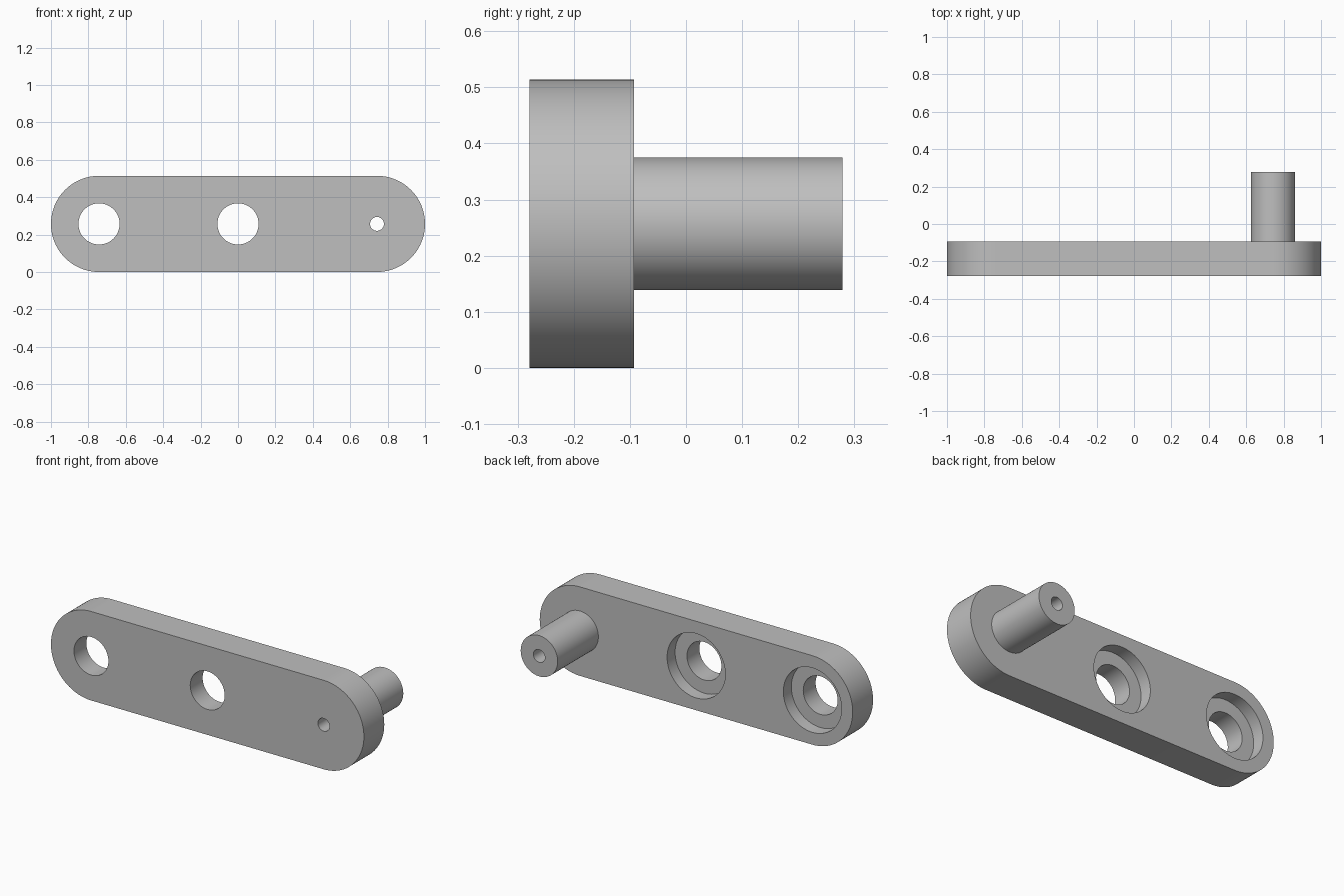
import bpy
import bmesh
import math

old = bpy.data.objects.get("Cube")
if old:
    bpy.data.objects.remove(old, do_unlink=True)

MID_Z = 0.257                       # height of the arm's centre line
END_X = 0.743                       # centre of each rounded end
FRONT, BACK, TIP = -0.279, -0.093, 0.279
FLOOR = -0.166                      # floor of the bearing recesses

grey = bpy.data.materials.new("light grey metal")
grey.use_nodes = True
colour = (0.52, 0.52, 0.52, 1)
grey.diffuse_color = colour
grey.node_tree.nodes["Principled BSDF"].inputs["Base Color"].default_value = colour


def prism(name, outline, y0, y1):
    """Extrude an (x, z) outline from y0 to y1."""
    bm = bmesh.new()
    face = bm.faces.new([bm.verts.new((x, y0, z)) for x, z in outline])
    out = bmesh.ops.extrude_face_region(bm, geom=[face], use_keep_orig=True)
    moved = [g for g in out["geom"] if isinstance(g, bmesh.types.BMVert)]
    bmesh.ops.translate(bm, verts=moved, vec=(0, y1 - y0, 0))
    bmesh.ops.recalc_face_normals(bm, faces=bm.faces)
    mesh = bpy.data.meshes.new(name)
    bm.to_mesh(mesh)
    bm.free()
    mesh.materials.append(grey)
    obj = bpy.data.objects.new(name, mesh)
    bpy.context.collection.objects.link(obj)
    return obj


def arc(x, radius, start, sweep, steps):
    return [(x + radius * math.cos(start + sweep * i / steps),
             MID_Z + radius * math.sin(start + sweep * i / steps))
            for i in range(steps + 1)]


def rod(name, x, radius, y0, y1):
    return prism(name, arc(x, radius, 0, math.tau, 72)[:-1], y0, y1)


def combine(target, tool, operation):
    """Apply a boolean and discard the tool."""
    mod = target.modifiers.new(tool.name, "BOOLEAN")
    mod.operation = operation
    mod.solver = "EXACT"
    mod.object = tool
    bpy.ops.object.select_all(action="DESELECT")
    bpy.context.view_layer.objects.active = target
    target.select_set(True)
    bpy.ops.object.modifier_apply(modifier=mod.name)
    bpy.data.objects.remove(tool, do_unlink=True)


# Flat arm with two rounded ends
outline = (arc(END_X, MID_Z, -math.pi / 2, math.pi, 48)
           + arc(-END_X, MID_Z, math.pi / 2, math.pi, 48))
arm = prism("crank_arm", outline, FRONT, BACK)

# Handle pin on the back, bored through along with the arm
combine(arm, rod("handle_pin", END_X, 0.118, BACK - 0.03, TIP), "UNION")
combine(arm, rod("pin_bore", END_X, 0.037, FRONT - 0.1, TIP + 0.1), "DIFFERENCE")

# Through holes with wider recesses on the back
for x in (-END_X, 0):
    combine(arm, rod("shaft_hole", x, 0.11, FRONT - 0.1, BACK + 0.1), "DIFFERENCE")
    combine(arm, rod("bearing_recess", x, 0.186, FLOOR, BACK + 0.1), "DIFFERENCE")

bpy.ops.object.shade_smooth_by_angle(angle=math.radians(30))
